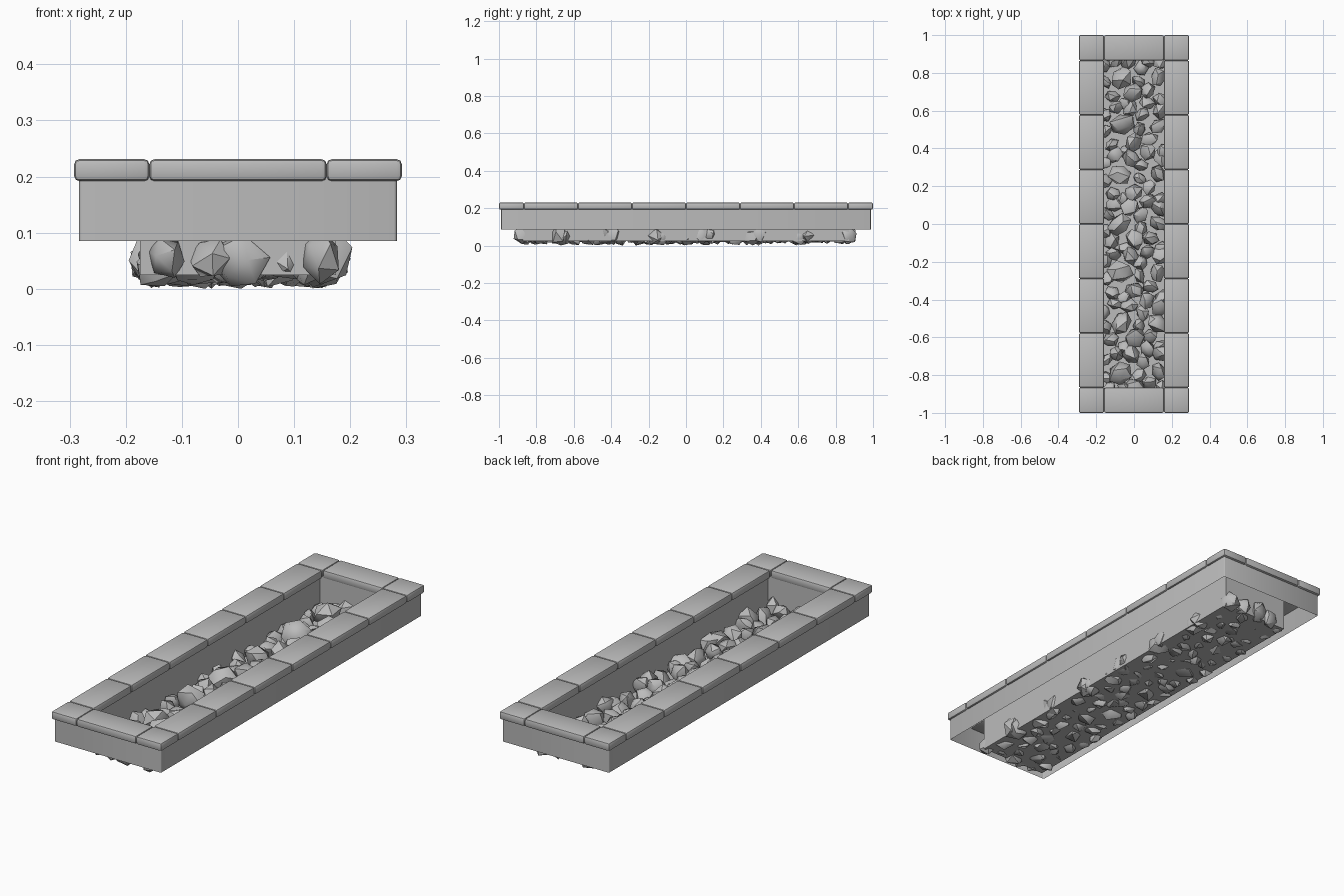
import bpy, bmesh, math, random
from mathutils import Vector, Euler, Matrix

random.seed(4)
if "Cube" in bpy.data.objects:
    bpy.data.objects.remove(bpy.data.objects["Cube"], do_unlink=True)

stone = bpy.data.materials.new("grey stone")
stone.use_nodes = True
stone.diffuse_color = (0.5, 0.5, 0.5, 1)
stone.node_tree.nodes["Principled BSDF"].inputs["Base Color"].default_value = (0.5, 0.5, 0.5, 1)


def finish(name, bm, angle=None):
    mesh = bpy.data.meshes.new(name)
    bm.to_mesh(mesh)
    bm.free()
    mesh.materials.append(stone)
    obj = bpy.data.objects.new(name, mesh)
    bpy.context.collection.objects.link(obj)
    if angle:
        bpy.ops.object.select_all(action='DESELECT')
        obj.select_set(True)
        bpy.context.view_layer.objects.active = obj
        bpy.ops.object.shade_smooth_by_angle(angle=math.radians(angle))
    return obj


def box(x0, x1, y0, y1, z0, z1):
    bm = bmesh.new()
    bmesh.ops.create_cube(bm, size=1)
    bmesh.ops.scale(bm, vec=(x1 - x0, y1 - y0, z1 - z0), verts=bm.verts)
    bmesh.ops.translate(bm, vec=((x0 + x1) / 2, (y0 + y1) / 2, (z0 + z1) / 2), verts=bm.verts)
    bm.normal_update()
    return bm


def remove_faces(bm, test):
    bmesh.ops.delete(bm, geom=[f for f in bm.faces if test(f.normal.z)], context='FACES')


# Outer wall: a sheet open at top and bottom, with softened corners
bm = box(-0.283, 0.283, -0.988, 0.988, 0.085, 0.2)
upright = [e for e in bm.edges if abs(e.verts[0].co.z - e.verts[1].co.z) > 0.05]
bmesh.ops.bevel(bm, geom=upright, offset=0.005, segments=2, profile=0.5, affect='EDGES')
bm.normal_update()
remove_faces(bm, lambda z: abs(z) > 0.5)
finish("outer_wall", bm, 50)

# Inner trough: floor and sides, open at the top
bm = box(-0.175, 0.175, -0.872, 0.872, 0.025, 0.2)
remove_faces(bm, lambda z: z > 0.5)
finish("inner_trough", bm)


# Rounded capping bricks
def brick(name, x0, x1, y0, y1):
    bm = box(x0, x1, y0, y1, 0.192, 0.231)
    bmesh.ops.bevel(bm, geom=list(bm.edges), offset=0.009, segments=2,
                    profile=0.5, affect='EDGES')
    finish(name, bm, 40)


inner, outer, end = 0.158, 0.292, 0.866
for y0, y1, side in ((-1, -end, "front"), (end, 1, "back")):
    brick(side + "_cap_middle", -inner, inner, y0, y1)
    brick(side + "_cap_right", -outer, -inner, y0, y1)
    brick(side + "_cap_left", inner, outer, y0, y1)
step = end / 3
for i in range(6):
    y = -end + i * step
    brick("right_cap", -outer, -inner, y, y + step)
    brick("left_cap", inner, outer, y, y + step)

# Angular rocks: one patch (x, y, radius) repeated along the trough
patch = [(-0.07, 0, 0.062), (-0.02, 0.09, 0.048), (0.13, 0, 0.048),
         (0.08, -0.07, 0.042), (0, -0.09, 0.052), (-0.12, -0.1, 0.04),
         (-0.15, -0.03, 0.038), (0.14, 0.09, 0.05), (0.04, 0.05, 0.042),
         (0.15, -0.13, 0.044), (0.07, 0.12, 0.044), (-0.1, 0.1, 0.042),
         (-0.15, 0.06, 0.036), (0.03, -0.02, 0.036), (-0.05, -0.13, 0.036)]


def rock(bm, x, y, r):
    start = len(bm.verts)
    bmesh.ops.create_icosphere(bm, subdivisions=1, radius=1)
    bm.verts.ensure_lookup_table()
    turn = Euler((random.uniform(-0.6, 0.6), random.uniform(-0.6, 0.6),
                  random.uniform(0, 6))).to_matrix()
    size = Vector((r * random.uniform(0.8, 0.95), r * 1.12, r * random.uniform(0.95, 1.15)))
    shape = turn @ Matrix.Diagonal(size)
    verts = bm.verts[start:]
    for v in verts:
        v.co = shape @ (v.co * random.uniform(0.88, 1.1))
    # Big rocks dip through the floor, small ones sit on it
    low = min(v.co.z for v in verts)
    base = random.uniform(0.003, 0.025)
    for v in verts:
        v.co += Vector((x, y, base - low))


bm = bmesh.new()
for k in range(7):
    for x, y, r in patch:
        px = x + random.uniform(-0.008, 0.008)
        py = (k - 3) * 0.26 + y + random.uniform(-0.008, 0.008)
        rock(bm, px, max(-0.875, min(0.865, py)), r * random.uniform(0.95, 1.08))
low = min(v.co.z for v in bm.verts)
bmesh.ops.translate(bm, vec=(0, 0, -low), verts=bm.verts)
finish("rocks", bm, 42)
